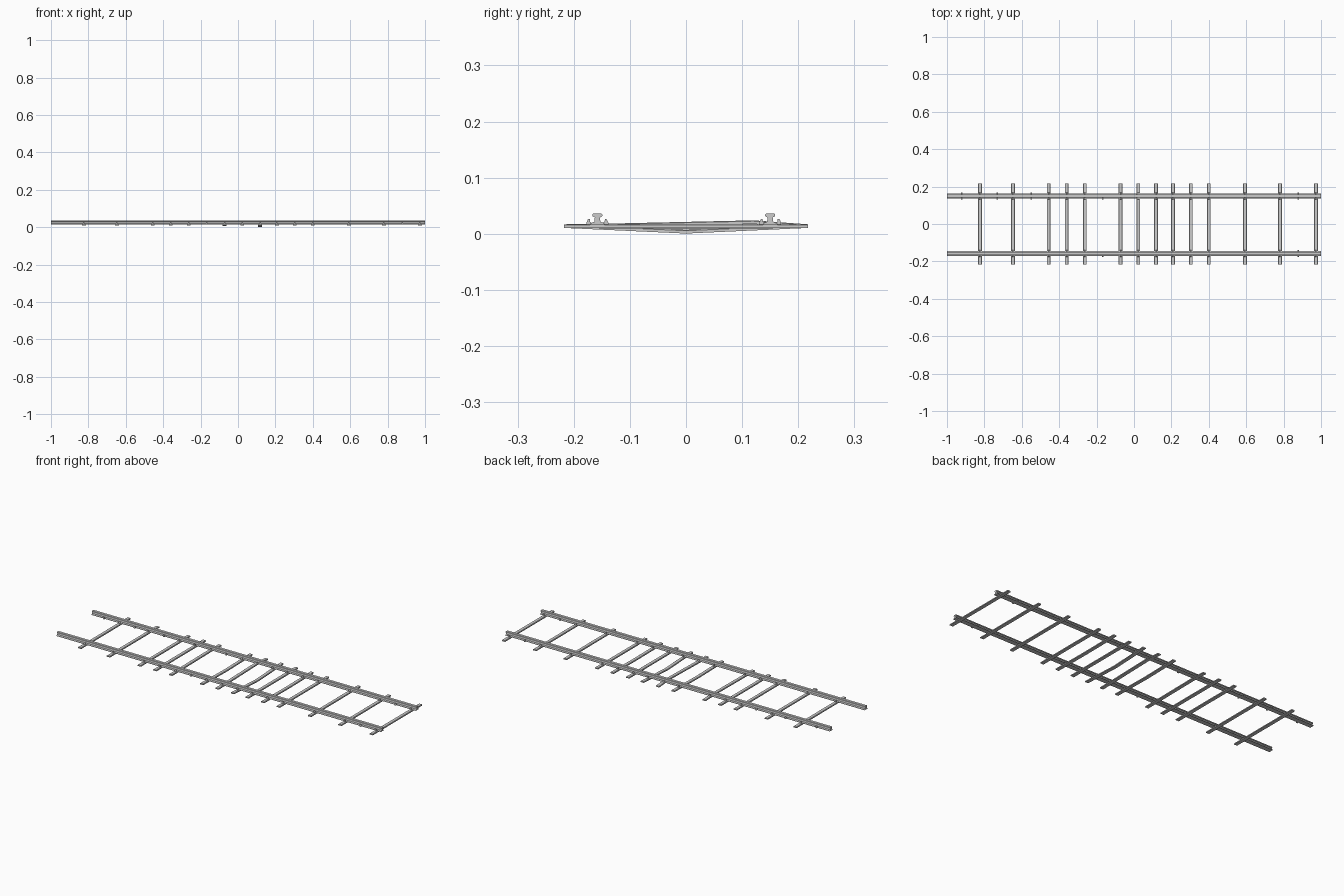
import bpy

if "Cube" in bpy.data.objects:
    bpy.data.objects.remove(bpy.data.objects["Cube"])

RAILS = {"near": -0.158, "far": 0.150}
SLEEPERS = [-0.824, -0.647, -0.456, -0.360, -0.263, -0.072, 0.023,
            0.118, 0.208, 0.304, 0.400, 0.593, 0.780, 0.973]


def loft(name, rings):
    """Join equal-sized rings of points into a capped solid."""
    n = len(rings[0])
    verts = [p for r in rings for p in r]
    faces = [tuple(range(n - 1, -1, -1)),
             tuple(range(len(verts) - n, len(verts)))]
    for i in range(len(rings) - 1):
        for j in range(n):
            k = (j + 1) % n
            faces.append((i * n + j, i * n + k, (i + 1) * n + k, (i + 1) * n + j))
    mesh = bpy.data.meshes.new(name)
    mesh.from_pydata(verts, [], faces)
    obj = bpy.data.objects.new(name, mesh)
    bpy.context.collection.objects.link(obj)
    # consistent outward normals
    import bmesh
    bm = bmesh.new()
    bm.from_mesh(mesh)
    bmesh.ops.recalc_face_normals(bm, faces=bm.faces)
    bm.to_mesh(mesh)
    bm.free()
    return obj


# Rails: flat-bottomed profile with foot, web and head
half = [(0.013, 0.016), (0.013, 0.0185), (0.0055, 0.0215), (0.0045, 0.029),
        (0.009, 0.0315), (0.009, 0.0345), (0.007, 0.0365)]
profile = half + [(-y, z) for y, z in reversed(half)]
for side, cy in RAILS.items():
    loft(f"{side}_rail", [[(x, cy + y, z) for y, z in profile] for x in (-1, 1)])


# Sleepers: flat bars, a few of them sagging or warped
def bend(y, sag, warp):
    t = max(0.0, 1 - abs(y) / 0.2175)
    w = (y + 0.19) / 0.31 if y < 0.12 else (0.2175 - y) / 0.0975
    return -sag * t + warp * max(0.0, w)


SAG = {7: 0.010, 5: 0.004, 9: 0.002}
WARP = {6: 0.007, 4: 0.003}
STATIONS = [-0.2175, -0.16, -0.12, -0.06, 0, 0.06, 0.12, 0.16, 0.2175]
for i, x in enumerate(SLEEPERS):
    rings = []
    for y in STATIONS:
        d = bend(y, SAG.get(i, 0), WARP.get(i, 0))
        rings.append([(x + a, y, z + d) for a, z in
                      ((-0.010, 0.0105), (0.010, 0.0105), (0.010, 0.0155),
                       (0.008, 0.017), (-0.008, 0.017), (-0.010, 0.0155))])
    loft(f"sleeper_{i + 1}", rings)

# Rail clips: at each sleeper, plus leftovers where sleepers are missing
CLIP = [(0.010, 0.0165), (0.0195, 0.0155), (0.0195, 0.020),
        (0.0165, 0.0265), (0.0135, 0.0265), (0.0130, 0.0215), (0.010, 0.020)]
spots = [(x, side, s) for x in SLEEPERS for side in RAILS for s in (-1, 1)]
spots += [(x, "far", s) for x in (-0.920, -0.730, -0.550, 0.877) for s in (-1, 1)]
spots += [(-0.167, "far", -1), (-0.167, "near", -1), (0.877, "near", -1), (0.877, "near", 1)]
for i, (x, side, s) in enumerate(spots):
    cy = RAILS[side]
    loft(f"rail_clip_{i + 1}", [[(x + dx, cy + s * y, z) for y, z in CLIP]
                                for dx in (-0.004, 0.004)])
